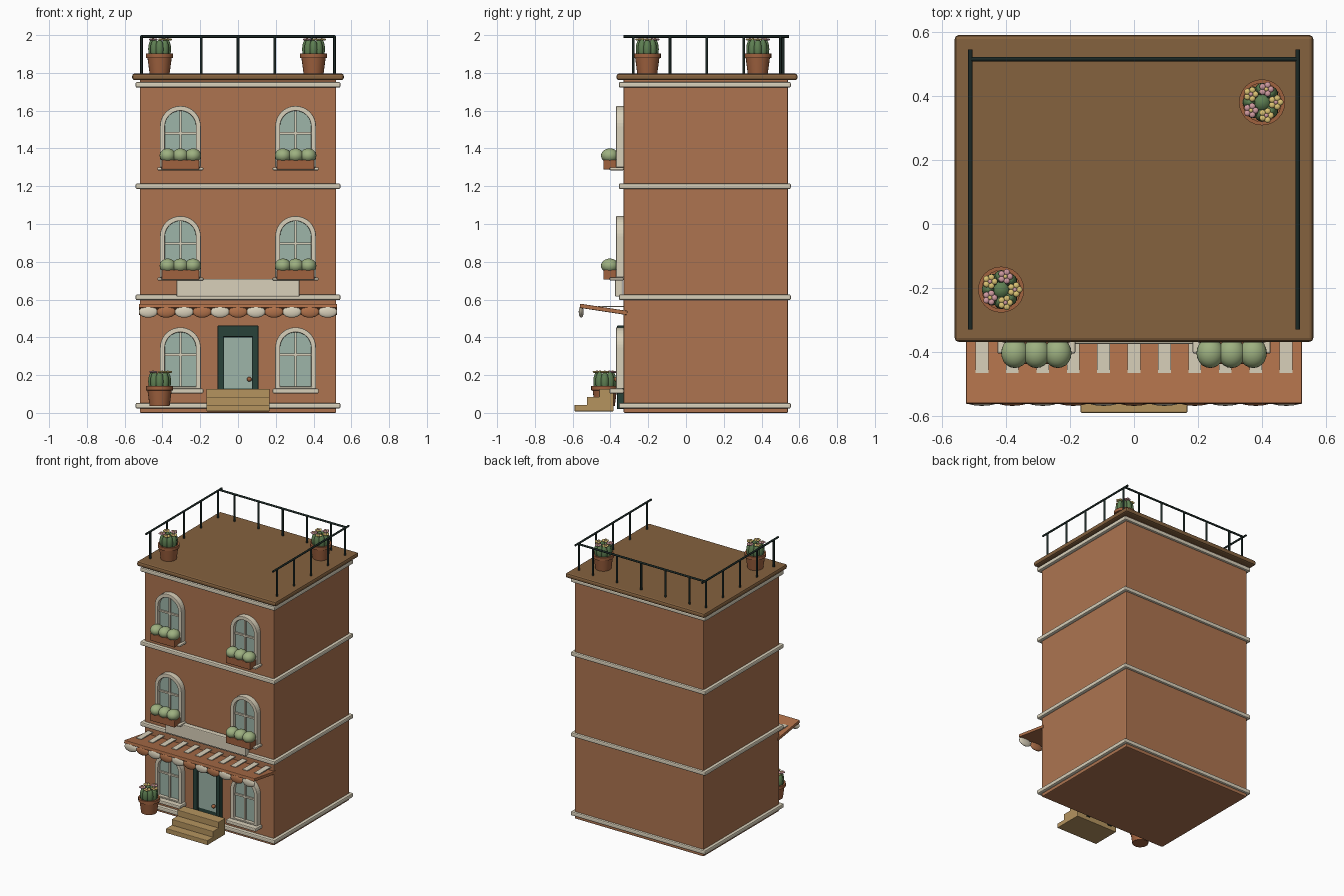
import bpy, bmesh
from math import sin, cos, pi, tau
from mathutils import Vector, Matrix

if "Cube" in bpy.data.objects:
    bpy.data.objects.remove(bpy.data.objects["Cube"])


def lin(c):
    return c / 12.92 if c <= 0.04045 else ((c + 0.055) / 1.055) ** 2.4


def make_mat(name, hexcol):
    m = bpy.data.materials.new(name)
    m.diffuse_color = [lin(int(hexcol[i:i + 2], 16) / 255) for i in (0, 2, 4)] + [1]
    m.use_nodes = True
    m.node_tree.nodes["Principled BSDF"].inputs["Base Color"].default_value = m.diffuse_color
    return m


MAT = {n: make_mat(n, h) for n, h in dict(
    brick="AD7450", cream="D9D0BA", roof="85623F", glass="9DB5A8", leaf="9DB080",
    cactus="5E7F52", iron="1B2825", door="28423A", wood="B5945F", pot="A0623F",
    pink="CF9AA0", yellow="DCC374", awning="B0714A").items()}


def finish(name, bm, mat, bevel=0, smooth=False):
    bmesh.ops.recalc_face_normals(bm, faces=bm.faces)
    me = bpy.data.meshes.new(name)
    bm.to_mesh(me)
    bm.free()
    ob = bpy.data.objects.new(name, me)
    bpy.context.collection.objects.link(ob)
    me.materials.append(MAT[mat])
    if bevel:
        b = ob.modifiers.new("bevel", 'BEVEL')
        b.width, b.segments = bevel, 2
    if smooth:
        bpy.ops.object.select_all(action='DESELECT')
        bpy.context.view_layer.objects.active = ob
        ob.select_set(True)
        bpy.ops.object.shade_smooth_by_angle(angle=0.7)
    return ob


def add_box(bm, lo, hi):
    lo, hi = Vector(lo), Vector(hi)
    bmesh.ops.create_cube(bm, size=1, matrix=Matrix.Translation((lo + hi) / 2) @ Matrix.Diagonal((*(hi - lo), 1)))


def box(name, lo, hi, mat, bevel=0):
    bm = bmesh.new()
    add_box(bm, lo, hi)
    return finish(name, bm, mat, bevel)


def add_ball(bm, c, r, u=20, v=12):
    bmesh.ops.create_uvsphere(bm, u_segments=u, v_segments=v, radius=1,
                              matrix=Matrix.Translation(c) @ Matrix.Diagonal((*r, 1)))


def add_rod(bm, a, b, r):
    a, b = Vector(a), Vector(b)
    d = b - a
    rot = d.to_track_quat('Z', 'Y').to_matrix().to_4x4()
    bmesh.ops.create_cone(bm, cap_ends=True, segments=12, radius1=r, radius2=r, depth=d.length,
                          matrix=Matrix.Translation((a + b) / 2) @ rot)


def arch(x, z0, top, hw):
    """Outline of a round-topped opening, from lower right to lower left."""
    s = top - hw
    return [(x + hw, z0)] + [(x + hw * cos(pi * i / 20), s + hw * sin(pi * i / 20)) for i in range(21)] + [(x - hw, z0)]


def extrude_y(bm, faces, y0, y1):
    fs = [bm.faces.new([bm.verts.new((x, y0, z)) for x, z in f]) for f in faces]
    bmesh.ops.remove_doubles(bm, verts=bm.verts, dist=1e-5)
    ext = bmesh.ops.extrude_face_region(bm, geom=bm.faces[:], use_keep_orig=True)
    bmesh.ops.translate(bm, verts=[v for v in ext["geom"] if isinstance(v, bmesh.types.BMVert)], vec=(0, y1 - y0, 0))


# walls, floor bands and roof
box("walls", (-.52, -.33, 0), (.52, .54, 1.77), "brick", .006)
for i, z in enumerate((.038, .612, 1.2, 1.737)):
    box(f"band_{i}", (-.542, -.355, z - .015), (.542, .555, z + .015), "cream", .008)
box("roof_slab", (-.56, -.368, 1.762), (.56, .59, 1.796), "roof", .012)


# windows
def window(x, top, planter):
    z0 = top - .325
    bm = bmesh.new()
    o, n = arch(x, z0, top, .108), arch(x, z0 + .012, top - .026, .082)
    extrude_y(bm, [(o[i], o[i + 1], n[i + 1], n[i]) for i in range(len(o) - 1)] + [(o[-1], o[0], n[0], n[-1])], -.37, -.325)
    finish("window_frame", bm, "cream", .004)
    bm = bmesh.new()
    extrude_y(bm, [n], -.345, -.325)
    finish("window_glass", bm, "glass")
    bm = bmesh.new()
    add_box(bm, (x - .006, -.357, z0), (x + .006, -.34, top - .02))
    add_box(bm, (x - .083, -.357, top - .151), (x + .083, -.34, top - .139))
    finish("window_bars", bm, "cream")
    h = .016 if planter else .025
    box("window_sill", (x - .122, -.405, z0 - h), (x + .122, -.33, z0), "cream", .006)
    if planter:
        box("planter_box", (x - .1, -.437, z0 - .012), (x + .1, -.365, z0 + .04), "pot", .005)
        bm = bmesh.new()
        for dx in (-.067, 0, .067):
            add_ball(bm, (x + dx, -.403, z0 + .062), (.043, .047, .038))
        finish("planter_bush", bm, "leaf", smooth=True)


for x in (-.305, .305):
    for top, planter in ((.453, False), (1.042, True), (1.625, True)):
        window(x, top, planter)

# door
box("door_panel", (-.09, -.345, .03), (.09, -.32, .43), "door")
bm = bmesh.new()
for lo, hi in (((-.108, .02), (-.076, .462)), ((.076, .02), (.108, .462)), ((-.108, .402), (.108, .462))):
    add_box(bm, (lo[0], -.365, lo[1]), (hi[0], -.325, hi[1]))
finish("door_frame", bm, "door", .004)
box("door_glass", (-.073, -.352, .13), (.073, -.34, .4), "glass")
bm = bmesh.new()
add_ball(bm, (.06, -.367, .178), (.013, .015, .013))
finish("door_knob", bm, "pot", smooth=True)

# front steps
for i, (y, z) in enumerate(((-.59, .042), (-.525, .084), (-.46, .127))):
    box(f"step_{i}", (-.167, y, .008), (.167, -.383, z), "wood", .004)

# sign board, left blank
box("sign_board", (-.325, -.375, .615), (.325, -.335, .71), "cream", .006)

# awning with stripes and scalloped edge
bm = bmesh.new()
profile = [(-.56, .578), (-.31, .54), (-.313, .518), (-.563, .556)]
f = bm.faces.new([bm.verts.new((-.525, y, z)) for y, z in profile])
ext = bmesh.ops.extrude_face_region(bm, geom=[f], use_keep_orig=True)
bmesh.ops.translate(bm, verts=[v for v in ext["geom"] if isinstance(v, bmesh.types.BMVert)], vec=(1.05, 0, 0))
finish("awning", bm, "awning", .004)
bm = bmesh.new()
for i in range(-5, 6):
    add_box(bm, (.095 * i - .02, -.465, .56), (.095 * i + .02, -.33, .567))
finish("awning_stripes", bm, "cream")
for k, mat in ((0, "awning"), (1, "cream")):
    bm = bmesh.new()
    for i in range(-5, 6):
        if i % 2 == k:
            add_ball(bm, (.095 * i, -.555, .535), (.05, .013, .031))
    finish(f"awning_scallops_{k}", bm, mat, smooth=True)

# roof railing
bm = bmesh.new()
R, TOP = .007, 1.993
for s in (-.511, .511):
    add_rod(bm, (s, -.33, TOP), (s, .545, TOP), R)
    for i in range(5):
        y = -.28 + .195 * i
        add_rod(bm, (s, y, 1.79), (s, y, TOP), R)
add_rod(bm, (-.511, .515, TOP), (.511, .515, TOP), R)
for i in range(-2, 3):
    add_rod(bm, (.195 * i, .515, 1.79), (.195 * i, .515, TOP), R)
finish("roof_railing", bm, "iron", smooth=True)


# potted cacti with flowers
def cactus(x, y, z):
    bm = bmesh.new()
    pts = [(0, 0), (.053, 0), (.064, .082), (.072, .084), (.072, .106), (.06, .106), (.06, .092), (0, .092)]
    vs = [bm.verts.new((r, 0, h)) for r, h in pts]
    edges = [bm.edges.new(p) for p in zip(vs, vs[1:])]
    bmesh.ops.spin(bm, geom=vs + edges, cent=(0, 0, 0), axis=(0, 0, 1), angle=tau, steps=24)
    bmesh.ops.remove_doubles(bm, verts=bm.verts, dist=1e-4)
    bmesh.ops.translate(bm, verts=bm.verts, vec=(x, y, z))
    finish("pot", bm, "pot", smooth=True)
    bm = bmesh.new()
    for i in range(8):
        a = tau * i / 8
        add_ball(bm, (x + .039 * cos(a), y + .039 * sin(a), z + .13), (.022, .022, .052), 14, 10)
    add_ball(bm, (x, y, z + .125), (.038, .038, .048))
    finish("cactus", bm, "cactus", smooth=True)
    blooms = {"pink": bmesh.new(), "yellow": bmesh.new()}
    for i in range(5):
        a = tau * i / 5
        cx, cy = x + .043 * cos(a), y + .043 * sin(a)
        petal, core = ("pink", "yellow") if i in (1, 3) else ("yellow", "pink")
        for j in range(5):
            b = a + tau * j / 5
            add_ball(blooms[petal], (cx + .014 * cos(b), cy + .014 * sin(b), z + .181), (.01, .01, .006), 10, 6)
        add_ball(blooms[core], (cx, cy, z + .183), (.007, .007, .006), 10, 6)
    for mat, bm in blooms.items():
        finish(f"{mat}_flowers", bm, mat, smooth=True)


for spot in ((-.415, -.205, 1.796), (.4, .38, 1.796), (-.415, -.43, .036)):
    cactus(*spot)
